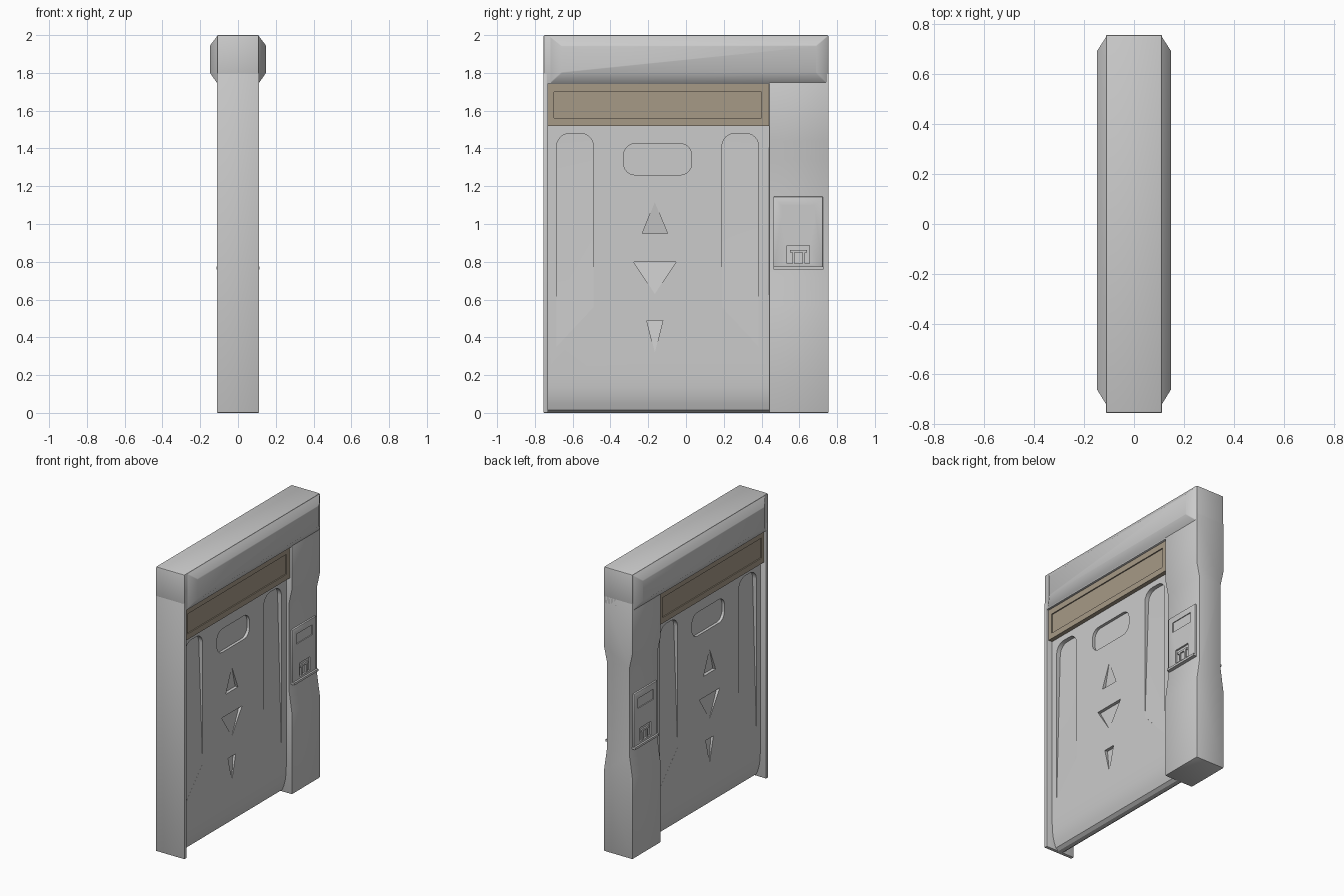
import bpy, bmesh, math

cube = bpy.data.objects.get("Cube")
if cube:
    bpy.data.objects.remove(cube, do_unlink=True)


def material(name, rgb):
    m = bpy.data.materials.new(name)
    m.use_nodes = True
    m.diffuse_color = (*rgb, 1)
    m.node_tree.nodes["Principled BSDF"].inputs["Base Color"].default_value = (*rgb, 1)
    return m


GREY = material("light_grey", (0.6, 0.6, 0.6))
TAN = material("warm_tan", (0.38, 0.32, 0.24))


def finish(name, bm, mat):
    bmesh.ops.recalc_face_normals(bm, faces=bm.faces)
    me = bpy.data.meshes.new(name)
    bm.to_mesh(me)
    bm.free()
    me.materials.append(mat)
    ob = bpy.data.objects.new(name, me)
    bpy.context.collection.objects.link(ob)
    return ob


def hull(name, points, mat=GREY):
    bm = bmesh.new()
    for p in points:
        bm.verts.new(p)
    bmesh.ops.convex_hull(bm, input=bm.verts[:])
    bmesh.ops.dissolve_limit(bm, angle_limit=0.001, verts=bm.verts[:], edges=bm.edges[:])
    return finish(name, bm, mat)


def block(name, x, y, z, mat=GREY):
    return hull(name, [(a, b, c) for a in x for b in y for c in z], mat)


def extrude_profile(name, half, y0, y1):
    """Extrude a (half thickness, z) outline, mirrored in x, along y."""
    outline = half + [(-x, z) for x, z in reversed(half)]
    bm = bmesh.new()
    face = bm.faces.new([bm.verts.new((x, y0, z)) for x, z in outline])
    ext = bmesh.ops.extrude_face_region(bm, geom=[face])["geom"]
    bmesh.ops.translate(bm, vec=(0, y1 - y0, 0),
                        verts=[v for v in ext if isinstance(v, bmesh.types.BMVert)])
    return finish(name, bm, GREY)


def activate(ob):
    bpy.ops.object.select_all(action="DESELECT")
    ob.select_set(True)
    bpy.context.view_layer.objects.active = ob


def bevel(ob, width, segments=2):
    mod = ob.modifiers.new("Bevel", "BEVEL")
    mod.width, mod.segments = width, segments
    mod.limit_method = "ANGLE"
    mod.angle_limit = math.radians(35)
    activate(ob)
    bpy.ops.object.modifier_apply(modifier=mod.name)
    bpy.ops.object.shade_smooth_by_angle(angle=math.radians(40))


def cut(ob, cutter):
    mod = ob.modifiers.new("Cut", "BOOLEAN")
    mod.operation, mod.solver, mod.object = "DIFFERENCE", "EXACT", cutter
    activate(ob)
    bpy.ops.object.modifier_apply(modifier=mod.name)
    bpy.data.objects.remove(cutter, do_unlink=True)


def recess(ob, side, surface, outline, depth):
    """Sink a (y, z) outline into one face; depth is a function of (y, z)."""
    pts = [(side * (surface + 0.03), y, z) for y, z in outline]
    pts += [(side * (surface - depth(y, z)), y, z) for y, z in outline]
    cut(ob, hull("cutter", pts))


def arc(cy, cz, r, start, end, steps=6):
    return [(cy + r * math.cos(math.radians(start + (end - start) * i / steps)),
             cz + r * math.sin(math.radians(start + (end - start) * i / steps)))
            for i in range(steps + 1)]


def rounded(y0, y1, z0, z1, r):
    return (arc(y1 - r, z1 - r, r, 0, 90) + arc(y0 + r, z1 - r, r, 90, 180)
            + arc(y0 + r, z0 + r, r, 180, 270) + arc(y1 - r, z0 + r, r, 270, 360))


def rect(y0, y1, z0, z1):
    return [(y0, z0), (y1, z0), (y1, z1), (y0, z1)]


# Frame: thin jamb, wide pillar with a waisted profile, header beam
jamb = block("jamb", (-0.112, 0.112), (-0.755, -0.73), (0, 1.8))
bevel(jamb, 0.005)
pillar = extrude_profile("pillar", [(0.112, 0), (0.112, 0.57), (0.09, 0.72), (0.09, 1.34),
                                    (0.112, 1.44), (0.112, 1.8)], 0.44, 0.755)
bevel(pillar, 0.006)
header = block("header_beam", (-0.112, 0.112), (-0.755, 0.755), (1.74, 2))
bevel(header, 0.008)
for side, tag in ((1, "left"), (-1, "right")):
    base = [(side * 0.108, y, z) for y, z in rect(-0.725, 0.752, 1.742, 1.998)]
    top = [(side * 0.148, y, z) for y, z in rect(-0.66, 0.69, 1.80, 1.945)]
    bevel(hull(tag + "_header_raised_face", base + top), 0.004)

# Door leaf, curling inward at the foot
FACE = 0.068
door = extrude_profile("door_leaf", [(0.015, 0), (0.037, 0.015), (0.05, 0.05), (0.06, 0.09),
                                     (0.065, 0.13), (FACE, 0.2), (FACE, 1.76)], -0.735, 0.445)

for side in (1, -1):
    # Long slots, deep at the top and running out at a slanted foot
    for y0, y1, foot0, foot1 in ((-0.685, -0.49, 0.35, 0.56), (0.19, 0.385, 0.56, 0.35)):
        r = 0.07
        outline = (arc(y1 - r, 1.48 - r, r, 0, 90) + arc(y0 + r, 1.48 - r, r, 90, 180)
                   + [(y0, foot0), (y1, foot1)])
        recess(door, side, FACE, outline, lambda y, z: 0.03 if z > 1 else 0.0005)
    # Rounded hand recess
    recess(door, side, FACE, rounded(-0.33, 0.03, 1.26, 1.425, 0.06), lambda y, z: 0.02)
    # Triangular notches, deepest along the flat edge
    for half, flat, tip in ((0.067, 0.95, 1.115), (0.113, 0.80, 0.63), (0.043, 0.49, 0.32)):
        mid = -0.165
        recess(door, side, FACE, [(mid - half, flat), (mid + half, flat), (mid, tip)],
               lambda y, z, f=flat: 0.022 if z == f else 0.0005)
activate(door)
bpy.ops.object.shade_smooth_by_angle(angle=math.radians(25))

# Tan sign band above the door, with a sunken centre
band = block("sign_band", (-0.097, 0.097), (-0.73, 0.44), (1.52, 1.742), TAN)
for side in (1, -1):
    recess(band, side, 0.097, rect(-0.7, 0.4, 1.56, 1.70), lambda y, z: 0.008)

# Control panel on both faces of the pillar
for side, tag in ((1, "left"), (-1, "right")):
    plate = block(tag + "_control_plate", (side * 0.08, side * 0.102), (0.462, 0.725), (0.765, 1.145))
    bevel(plate, 0.005)
    recess(plate, side, 0.102, rect(0.505, 0.68, 1.03, 1.1), lambda y, z: 0.006)
    recess(plate, side, 0.102, rect(0.535, 0.655, 0.79, 0.885), lambda y, z: 0.012)
    block(tag + "_control_ledge", (side * 0.08, side * 0.115), (0.462, 0.728), (0.76, 0.775))
    block(tag + "_socket_top", (side * 0.085, side * 0.1), (0.55, 0.64), (0.848, 0.862))
    for y in (0.563, 0.617):
        block(tag + "_socket_post", (side * 0.085, side * 0.1), (y, y + 0.012), (0.79, 0.85))
